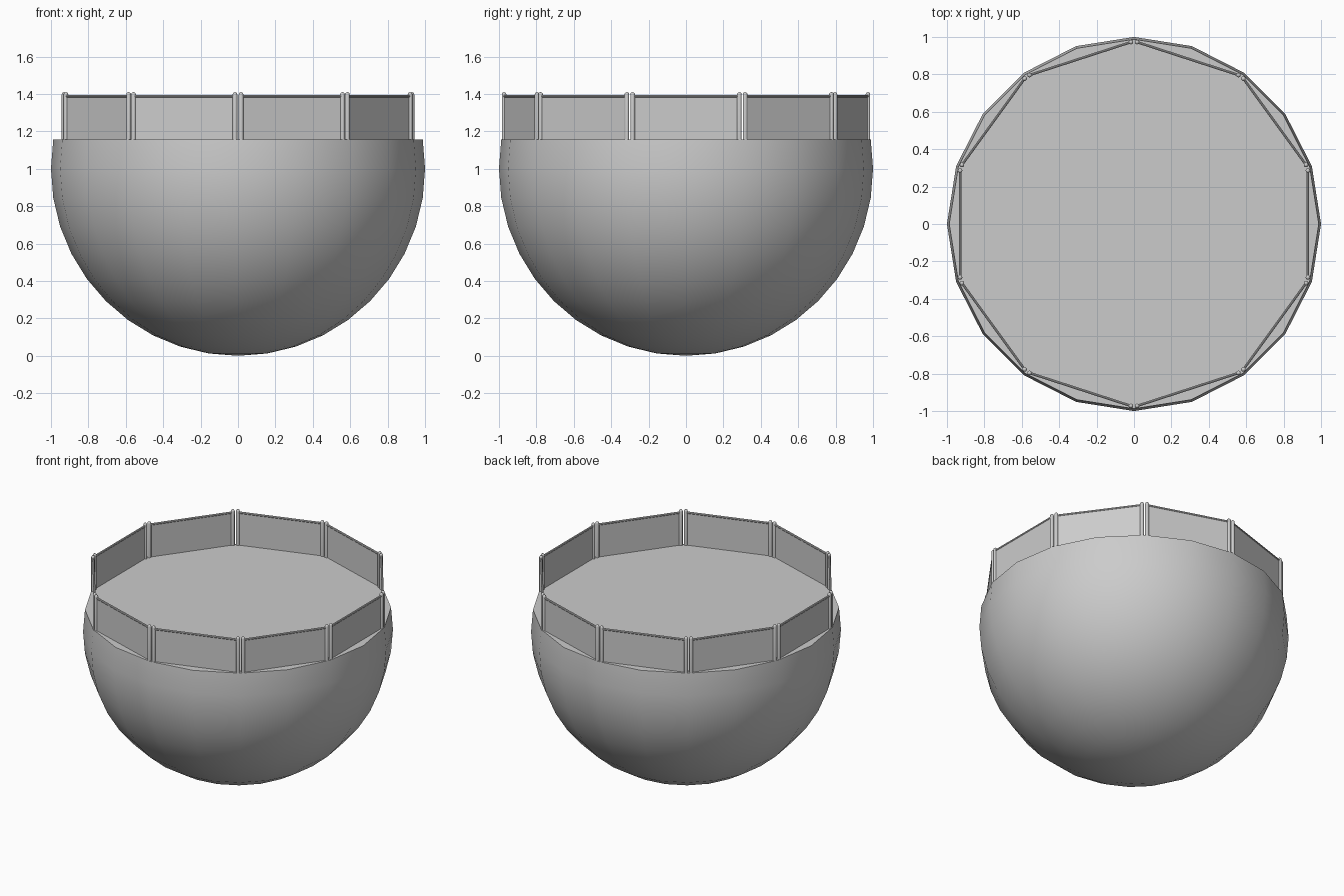
import bpy, bmesh
from math import sin, cos, pi, radians
from mathutils import Matrix, Vector

if "Cube" in bpy.data.objects:
    bpy.data.objects.remove(bpy.data.objects["Cube"])

DECK_Z = 1 + sin(radians(9))
APOTHEM, HALF = 0.93, 0.285


def finish(bm, name, smooth=True):
    bmesh.ops.recalc_face_normals(bm, faces=bm.faces)
    me = bpy.data.meshes.new(name)
    bm.to_mesh(me)
    bm.free()
    ob = bpy.data.objects.new(name, me)
    bpy.context.collection.objects.link(ob)
    if smooth:
        bpy.ops.object.select_all(action='DESELECT')
        ob.select_set(True)
        bpy.context.view_layer.objects.active = ob
        bpy.ops.object.shade_smooth_by_angle(angle=radians(35))
    return ob


def lathe(bm, profile, sides, origin=(0, 0, 0)):
    # revolve (radius, z) rows; zero radius makes a pole
    o = Vector(origin)
    rows = []
    for r, z in profile:
        n = 1 if r < 1e-6 else sides
        rows.append([bm.verts.new(o + Vector((r * cos(2 * pi * i / sides),
                                              r * sin(2 * pi * i / sides), z)))
                     for i in range(n)])
    for a, b in zip(rows, rows[1:]):
        for i in range(sides):
            j = (i + 1) % sides
            quad = [a[i % len(a)], a[j % len(a)], b[j % len(b)], b[i % len(b)]]
            bm.faces.new(list(dict.fromkeys(quad)))
    return rows


# Bowl: 20-sided sphere cut just above its equator, closed by a flat deck
bm = bmesh.new()
rows = lathe(bm, [(sin(radians(9 * k)) if k else 0, 1 - cos(radians(9 * k)))
                  for k in range(12)], 20)
bm.faces.new(rows[-1])
finish(bm, "bowl")

# Fence: ten thin panels, each with a top rail and two round-topped posts
for k in range(10):
    place = Matrix.Rotation(k * pi / 5, 4, 'Z')

    bm = bmesh.new()
    bmesh.ops.create_cube(bm, size=1, matrix=place
                          @ Matrix.Translation((APOTHEM, 0, (DECK_Z + 1.388) / 2))
                          @ Matrix.Diagonal((0.005, 2 * HALF, 1.388 - DECK_Z, 1)))
    finish(bm, f"fence_panel_{k}", smooth=False)

    bm = bmesh.new()
    bmesh.ops.create_cone(bm, cap_ends=True, segments=10, radius1=0.007,
                          radius2=0.007, depth=2 * HALF, matrix=place
                          @ Matrix.Translation((APOTHEM, 0, 1.388))
                          @ Matrix.Rotation(pi / 2, 4, 'X'))
    finish(bm, f"fence_rail_{k}")

    bm = bmesh.new()
    r = 0.0125
    dome = [(r * cos(a), 1.397 + r * sin(a)) for a in (0, pi / 6, pi / 3)]
    for s in (-1, 1):
        lathe(bm, [(0, DECK_Z - 0.003), (r, DECK_Z - 0.003)] + dome
              + [(0, 1.397 + r)], 12, place @ Vector((APOTHEM, s * HALF, 0)))
    finish(bm, f"fence_posts_{k}")
